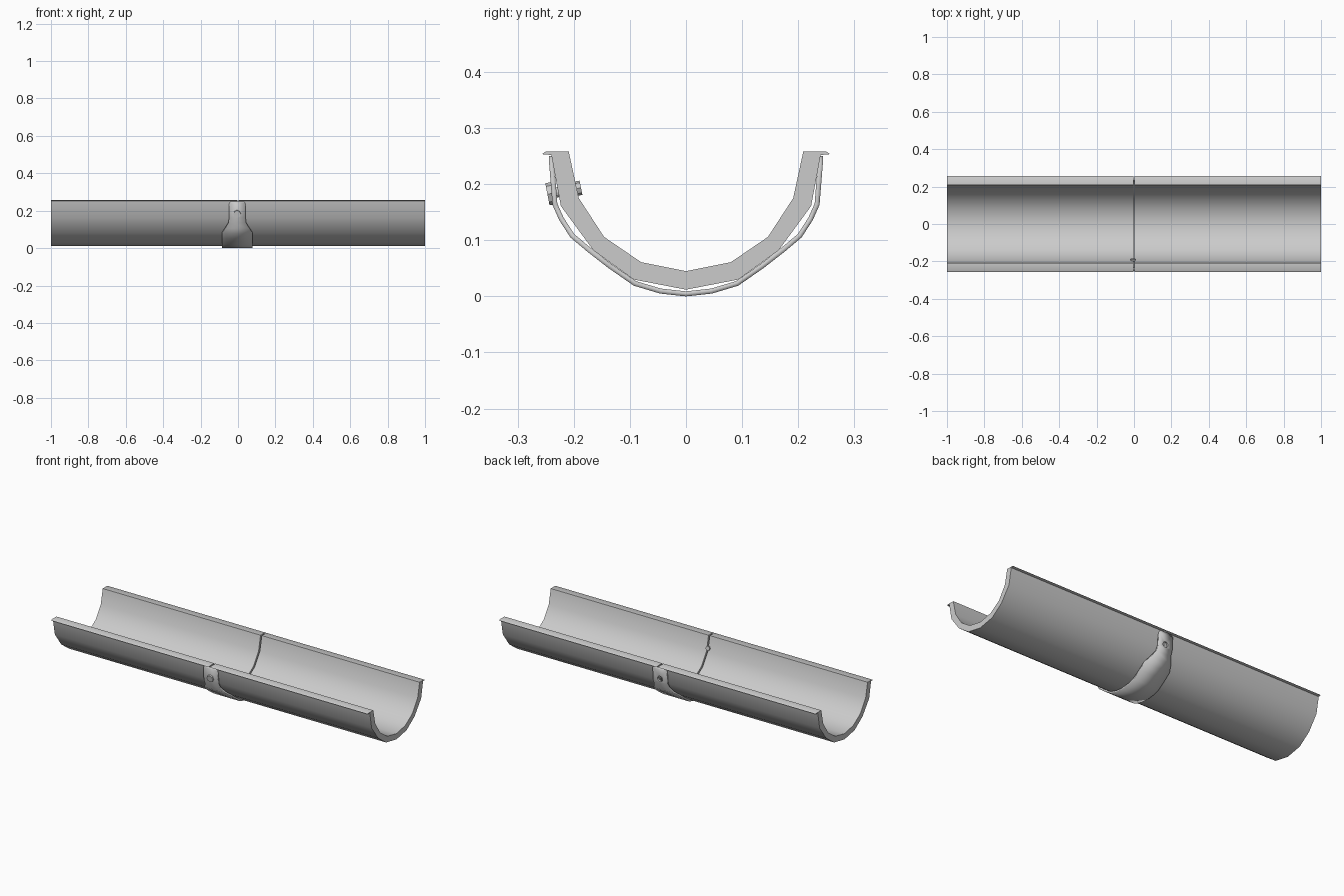
import bpy, math
from mathutils import Vector

if "Cube" in bpy.data.objects:
    bpy.data.objects.remove(bpy.data.objects["Cube"])


def make_object(name, verts, faces):
    mesh = bpy.data.meshes.new(name)
    mesh.from_pydata(verts, [], faces)
    obj = bpy.data.objects.new(name, mesh)
    bpy.context.collection.objects.link(obj)
    return obj


def smooth(obj, degrees):
    bpy.ops.object.select_all(action='DESELECT')
    obj.select_set(True)
    bpy.context.view_layer.objects.active = obj
    bpy.ops.object.shade_smooth_by_angle(angle=math.radians(degrees))


def rod(name, start, end, radius, sides):
    a, b = Vector(start), Vector(end)
    bpy.ops.mesh.primitive_cylinder_add(vertices=sides, radius=radius, depth=(b - a).length,
                                        location=(a + b) / 2)
    obj = bpy.context.object
    obj.rotation_euler = (b - a).to_track_quat('Z', 'Y').to_euler()
    obj.name = name
    return obj


# Gutter halves: (y, z) profile of one side, outside then lip then inside
half = [(0, .012), (.093, .030), (.165, .082), (.223, .161), (.240, .252), (.257, .2535),
        (.250, .258), (.209, .258), (.191, .175), (.146, .106), (.080, .061), (0, .045)]
loop = half + [(-y, z) for y, z in reversed(half[1:-1])]
n = len(loop)
for name, x0, x1 in (("gutter_left", -1, -.004), ("gutter_right", .004, 1)):
    verts = [(x, y, z) for x in (x0, x1) for y, z in loop]
    faces = [(i, (i + 1) % n, (i + 1) % n + n, i + n) for i in range(n)]
    # end caps as wall strips, each joining an outside point to an inside point
    m = len(half)
    for k in range(m // 2 - 1):
        right = (k, k + 1, m - 2 - k, m - 1 - k)
        left = tuple((n - i) % n if i != m - 1 else i for i in right)
        left = tuple(i if i in (0, m - 1) else n - i for i in right)
        faces += [right[::-1], left, tuple(i + n for i in right), tuple(i + n for i in left[::-1])]
    for f in range(n):
        faces[f] = faces[f][::-1]
    smooth(make_object(name, verts, faces), 35)

# Bracket strap: (y, z, half width) on the outer surface, from rim to bottom
side = [(.244, .250, .034), (.244, .238, .044), (.238, .163, .045), (.226, .136, .046),
        (.206, .105, .064), (.175, .079, .081), (.139, .051, .081), (.093, .019, .081),
        (.046, .005, .081), (0, 0, .081)]
path = [(-y, z, w) for y, z, w in side] + side[-2::-1]
verts = [(s * w - .004, y, z) for y, z, w in path for s in (-1, 1)]
faces = [(2 * i, 2 * i + 2, 2 * i + 3, 2 * i + 1) for i in range(len(path) - 1)]
strap = make_object("bracket_strap", verts, faces)
solid = strap.modifiers.new("thickness", 'SOLIDIFY')
solid.thickness = .009
solid.offset = -1

# Open bolt hole on the rear side of the strap
cutter = rod("hole_cutter", (-.004, .229, .184), (-.004, .27, .192 - .016), .016, 12)
cutter.hide_render = True
cutter.hide_viewport = True
hole = strap.modifiers.new("hole", 'BOOLEAN')
hole.operation = 'DIFFERENCE'
hole.object = cutter
smooth(strap, 30)

# Bolt head, shank and inner nut on the front side
axis = Vector((0, .98, .19)).normalized()
base = Vector((-.005, -.247, .182))
for name, d0, d1, radius, sides in (("bolt_head", 0, .012, .020, 8),
                                    ("bolt_shank", .010, .056, .009, 12),
                                    ("bolt_nut", .048, .061, .013, 8)):
    rod(name, base + axis * d0, base + axis * d1, radius, sides)
